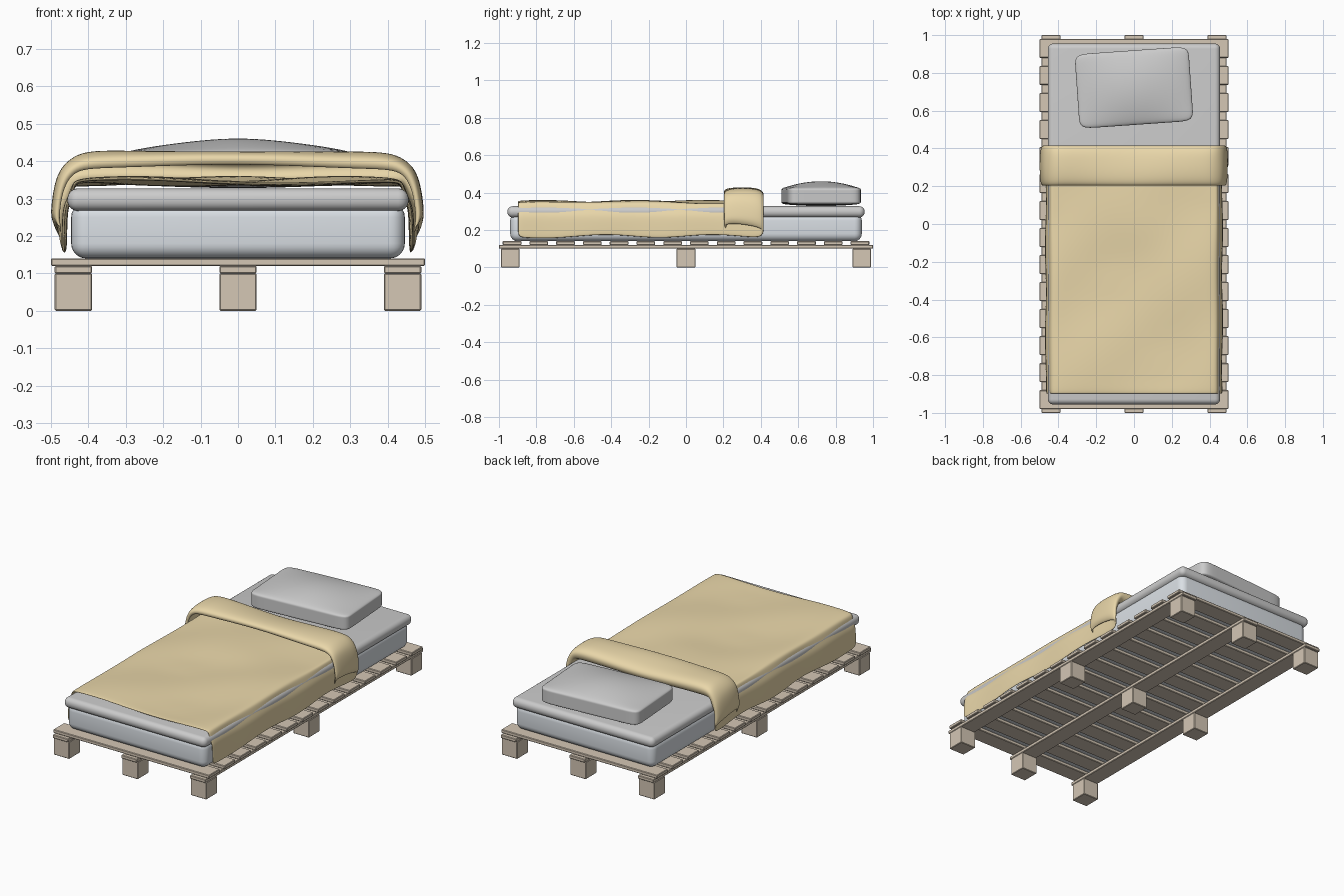
import bpy, bmesh, math
from mathutils import Matrix

if "Cube" in bpy.data.objects:
    bpy.data.objects.remove(bpy.data.objects["Cube"])


def material(name, rgb):
    m = bpy.data.materials.new(name)
    m.diffuse_color = (*rgb, 1)
    m.use_nodes = True
    m.node_tree.nodes["Principled BSDF"].inputs["Base Color"].default_value = m.diffuse_color
    return m


WOOD = material("wood", (0.66, 0.57, 0.46))
BLANKET = material("blanket_yellow", (0.82, 0.68, 0.40))
MATTRESS = material("mattress_blue_grey", (0.70, 0.74, 0.78))


def add_object(name, bm, mat=None, smooth=False):
    bmesh.ops.recalc_face_normals(bm, faces=bm.faces)
    me = bpy.data.meshes.new(name)
    bm.to_mesh(me)
    bm.free()
    if smooth:
        me.polygons.foreach_set("use_smooth", [True] * len(me.polygons))
    if mat:
        me.materials.append(mat)
    ob = bpy.data.objects.new(name, me)
    bpy.context.collection.objects.link(ob)
    return ob


def box(name, x, y, z, mat=None, bevel=0.003, segments=1, smooth=False):
    """Bevelled box from (min, max) ranges."""
    bm = bmesh.new()
    bmesh.ops.create_cube(bm, size=1)
    for v in bm.verts:
        for i, (lo, hi) in enumerate((x, y, z)):
            v.co[i] = hi if v.co[i] > 0 else lo
    bmesh.ops.bevel(bm, geom=bm.edges[:], offset=bevel, segments=segments,
                    profile=0.5, affect='EDGES')
    return add_object(name, bm, mat, smooth)


# Pallet: nine feet, three stringers, fourteen slats
for i, cx in enumerate((-0.44, 0, 0.44)):
    for j, cy in enumerate((-0.94, 0, 0.94)):
        box(f"foot_{i}_{j}", (cx - .05, cx + .05), (cy - .05, cy + .05), (0, 0.1), WOOD)
    box(f"stringer_{i}", (cx - .05, cx + .05), (-1, 1), (0.1, 0.12), WOOD)
for i in range(14):
    cy = -0.93 + 1.86 * i / 13
    box(f"slat_{i}", (-0.5, 0.5), (cy - .05, cy + .05), (0.12, 0.14), WOOD)

# Mattress and topper
box("mattress", (-0.446, 0.446), (-0.94, 0.94), (0.14, 0.29), MATTRESS, 0.04, 6, True)
box("topper", (-0.456, 0.456), (-0.955, 0.955), (0.267, 0.327), None, 0.028, 6, True)

# Pillow: subdivided cube with a bulging top, turned slightly
bm = bmesh.new()
bmesh.ops.create_cube(bm, size=2)
bmesh.ops.subdivide_edges(bm, edges=bm.edges[:], cuts=5, use_grid_fill=True)
for v in bm.verts:
    x, y, z = v.co
    bulge = (1 - abs(x) ** 1.5) * (1 - y * y)
    top = 0.427 + 0.037 * bulge
    bottom = 0.337 - 0.01 * bulge
    v.co = (x * 0.302, y * 0.197, bottom + (top - bottom) * (z + 1) / 2)
bm.transform(Matrix.Translation((0, 0.722, 0)) @ Matrix.Rotation(math.radians(4), 4, 'Z'))
pillow = add_object("pillow", bm, None, True)
pillow.modifiers.new("subsurf", 'SUBSURF').levels = 2

# Blanket: cross-section (x, z) of the lying sheet and of the folded-back band
SHEET = [(.465, .155), (.464, .20), (.463, .25), (.459, .282), (.447, .305),
         (.440, .332), (.428, .345), (.36, .346), (.27, .346), (.18, .345), (.09, .344)]
FOLD = [(.480, .215), (.492, .24), (.490, .28), (.484, .325), (.472, .365),
        (.450, .398), (.415, .418), (.35, .421), (.27, .418), (.18, .414), (.09, .410)]


def arch(half, centre_z):
    return [(-x, z) for x, z in half] + [(0, centre_z)] + half[::-1]


sheet_arch, fold_arch = arch(SHEET, .344), arch(FOLD, .408)
# Path along the bed: (y, blend from sheet to fold)
path = [(-0.9 + 1.24 * i / 20, 0) for i in range(21)]
path += [(.38, .03), (.402, .15), (.411, .38), (.412, .62), (.400, .83), (.37, .98),
         (.33, 1.06), (.29, 1.10), (.25, 1.08), (.222, 1.0), (.208, .88),
         (.207, .72), (.216, .58)]

bm = bmesh.new()
rows = []
for y, t in path:
    row = []
    for (ax, az), (bx, bz) in zip(sheet_arch, fold_arch):
        x, z = ax + (bx - ax) * t, az + (bz - az) * t
        if az > 0.33:      # rumples on top
            z += 0.006 * math.sin(7 * x + 5 * y + 1) + 0.005 * math.sin(9 * y - 8 * x)
            z += 0.008 * math.exp(-((x - .05) ** 2 + (y + .03) ** 2) / .02)
            z = max(z, 0.337)
        else:              # waves down the sides
            x += 0.003 * math.sin(13 * y + (2 if x > 0 else 0))
            if az < 0.22:
                z += 0.008 * math.sin(11 * y) + 0.01 * min(1, (y + 0.9) * 4)
        row.append(bm.verts.new((x, y, z)))
    rows.append(row)
for a, b in zip(rows, rows[1:]):
    for k in range(len(a) - 1):
        bm.faces.new((a[k], a[k + 1], b[k + 1], b[k]))
blanket = add_object("blanket", bm, BLANKET, True)
solid = blanket.modifiers.new("thickness", 'SOLIDIFY')
solid.thickness = 0.009
solid.offset = 0
blanket.modifiers.new("subsurf", 'SUBSURF').levels = 2
